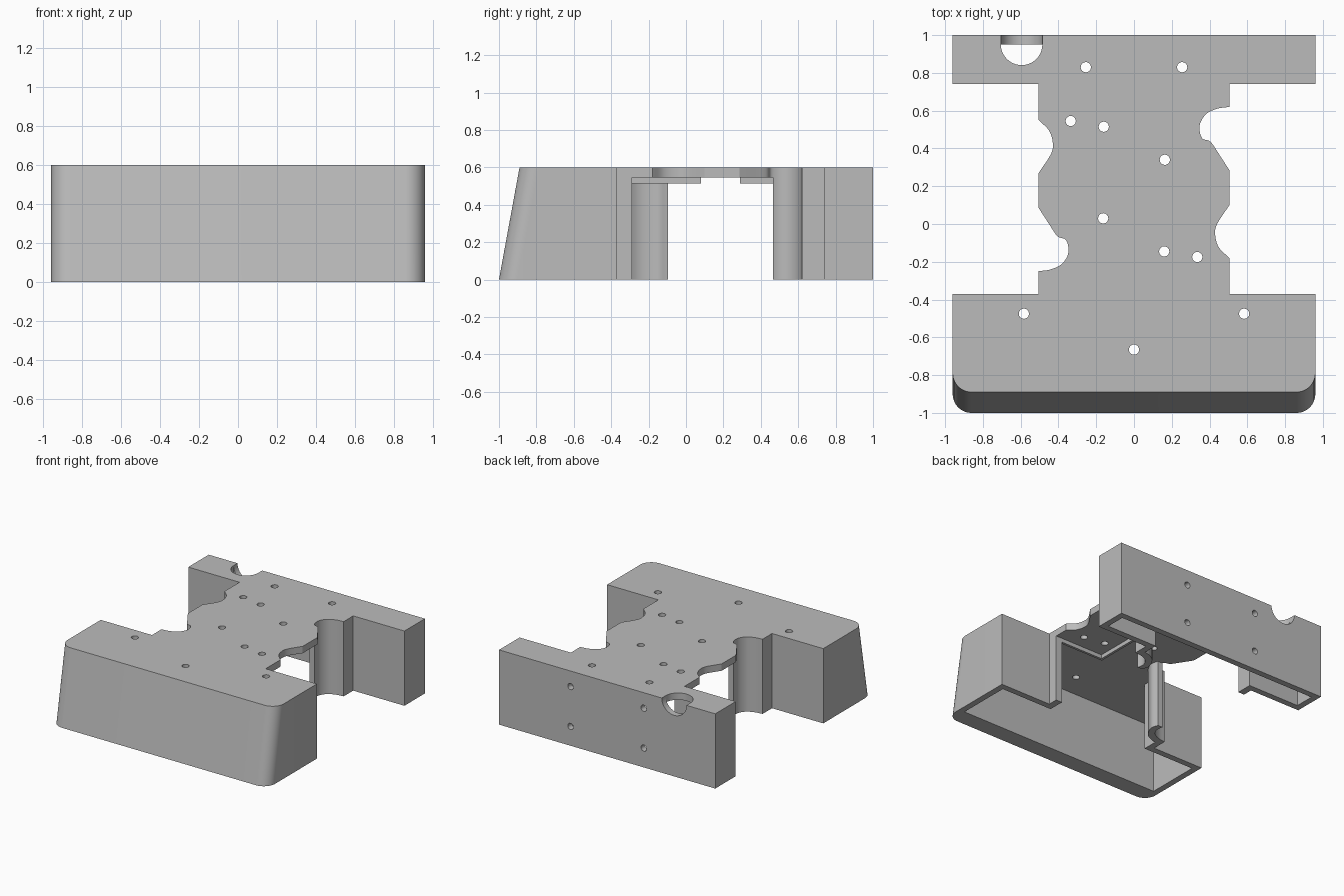
import bpy, bmesh
from math import cos, sin, pi, radians
from mathutils import Vector, Matrix

cube = bpy.data.objects.get("Cube")
if cube:
    bpy.data.objects.remove(cube, do_unlink=True)

HEIGHT, ROOF, MID_Y = 0.6, 0.545, 0.185

grey = bpy.data.materials.new("plain grey")
grey.use_nodes = True
grey.diffuse_color = (0.5, 0.5, 0.5, 1)
grey.node_tree.nodes["Principled BSDF"].inputs["Base Color"].default_value = (0.5, 0.5, 0.5, 1)


def arc(cx, cy, r, start, end, n=12):
    angles = [radians(start + (end - start) * i / n) for i in range(n + 1)]
    return [(cx + r * cos(a), cy + r * sin(a)) for a in angles]


def spline(points, n=6):
    """Smooth curve through the points."""
    p = [Vector(q) for q in points]
    p = [2 * p[0] - p[1]] + p + [2 * p[-1] - p[-2]]
    out = []
    for a, b, c, d in zip(p, p[1:], p[2:], p[3:]):
        for i in range(n):
            t = i / n
            out.append(tuple(b + 0.5 * t * (c - a + t * (2 * a - 5 * b + 4 * c - d
                             + t * (3 * (b - c) + d - a)))))
    return out + [tuple(p[-2])]


def turned(points):
    """Half turn about the middle of the waist."""
    return [(-x, 2 * MID_Y - y) for x, y in points]


def prism(name, points, z0, z1):
    bm = bmesh.new()
    face = bm.faces.new([bm.verts.new((x, y, z0)) for x, y in points])
    grown = bmesh.ops.extrude_face_region(bm, geom=[face])["geom"]
    top = [v for v in grown if isinstance(v, bmesh.types.BMVert)]
    bmesh.ops.translate(bm, verts=top, vec=(0, 0, z1 - z0))
    bmesh.ops.recalc_face_normals(bm, faces=bm.faces)
    return finish(name, bm)


def finish(name, bm):
    mesh = bpy.data.meshes.new(name)
    bm.to_mesh(mesh)
    bm.free()
    mesh.materials.append(grey)
    obj = bpy.data.objects.new(name, mesh)
    bpy.context.collection.objects.link(obj)
    return obj


def rods(name, centres, r, length, along_y=False, segments=24):
    bm = bmesh.new()
    for c in centres:
        m = Matrix.Translation(c)
        if along_y:
            m = m @ Matrix.Rotation(pi / 2, 4, 'X')
        bmesh.ops.create_cone(bm, cap_ends=True, segments=segments, radius1=r,
                              radius2=r, depth=length, matrix=m)
    return finish(name, bm)


def cut(target, cutter):
    cutter.hide_render = True
    mod = target.modifiers.new("cut", 'BOOLEAN')
    mod.operation = 'DIFFERENCE'
    mod.solver = 'EXACT'
    mod.object = cutter
    bpy.context.view_layer.objects.active = target
    bpy.ops.object.modifier_apply(modifier=mod.name)
    bpy.data.objects.remove(cutter, do_unlink=True)


# Outline of the body: wide front box, scalloped waist, wide back bar
side = [(0.96, -0.37), (0.505, -0.37)]
side += spline([(0.505, -0.18), (0.45, -0.125), (0.43, -0.06), (0.44, 0), (0.505, 0.10)])
side += [(0.505, 0.285)]
side += spline([(0.45, 0.37), (0.405, 0.435), (0.36, 0.455), (0.347, 0.52),
                (0.38, 0.58), (0.44, 0.61), (0.505, 0.62)])
side += [(0.505, 0.74), (0.96, 0.74)]
outline = arc(-0.86, -0.9, 0.1, 180, 270) + arc(0.86, -0.9, 0.1, 270, 360)
outline += side + [(0.96, 1), (-0.96, 1)] + turned(side)
body = prism("body_shell", outline, 0, HEIGHT)

# Lean the front wall back
for v in body.data.vertices:
    if v.co.y < -0.85 and v.co.z > 0.3:
        v.co.y += 0.11

# Hollow from below, leaving end walls, stubs and two curved columns
inner = [(0.91, -0.42), (0.45, -0.42), (0.45, -0.29), (0.6, -0.29), (0.6, 0.465)]
inner += spline([(0.31, 0.465), (0.298, 0.53), (0.34, 0.615), (0.40, 0.655), (0.455, 0.67)])
inner += [(0.455, 0.79), (0.91, 0.79)]
cavity = [(-0.91, -0.86), (0.91, -0.86)] + inner + [(0.91, 0.95), (-0.91, 0.95)] + turned(inner)
cut(body, prism("cavity_cutter", cavity, -0.1, ROOF))

# Screw holes in the roof and the back wall
waist = [(0.335, -0.175), (0.16, -0.145), (-0.163, 0.03)]
spots = waist + turned(waist) + [(0, -0.665)]
spots += [(s * x, y) for s in (-1, 1) for x, y in ((0.255, 0.83), (0.583, -0.475))]
cut(body, rods("roof_hole_cutter", [(x, y, HEIGHT) for x, y in spots], 0.027, 0.3))
back = [(x, 1, z) for x in (-0.325, 0.325) for z in (0.155, 0.475)]
cut(body, rods("back_hole_cutter", back, 0.025, 0.2, True))

# Cable notch through roof and back wall
cut(body, prism("roof_notch_cutter", arc(-0.595, 0.951, 0.11, 180, 360, 20), 0.45, 0.7))
cut(body, rods("wall_notch_cutter", [(-0.595, 1.05, HEIGHT)], 0.11, 0.2, True, 40))

# Low L-shaped ribs under the waist
rib = [(0.505, -0.31), (0.505, -0.29), (0.07, -0.29), (0.07, 0.08), (0.05, 0.08), (0.05, -0.31)]
ribs = [prism("front_rib", rib, 0.513, ROOF + 0.01),
        prism("back_rib", turned(rib), 0.513, ROOF + 0.01)]

# Smooth the curved walls, keep the corners crisp
bpy.ops.object.select_all(action='DESELECT')
body.select_set(True)
bpy.context.view_layer.objects.active = body
bpy.ops.object.shade_smooth_by_angle(angle=radians(30))
